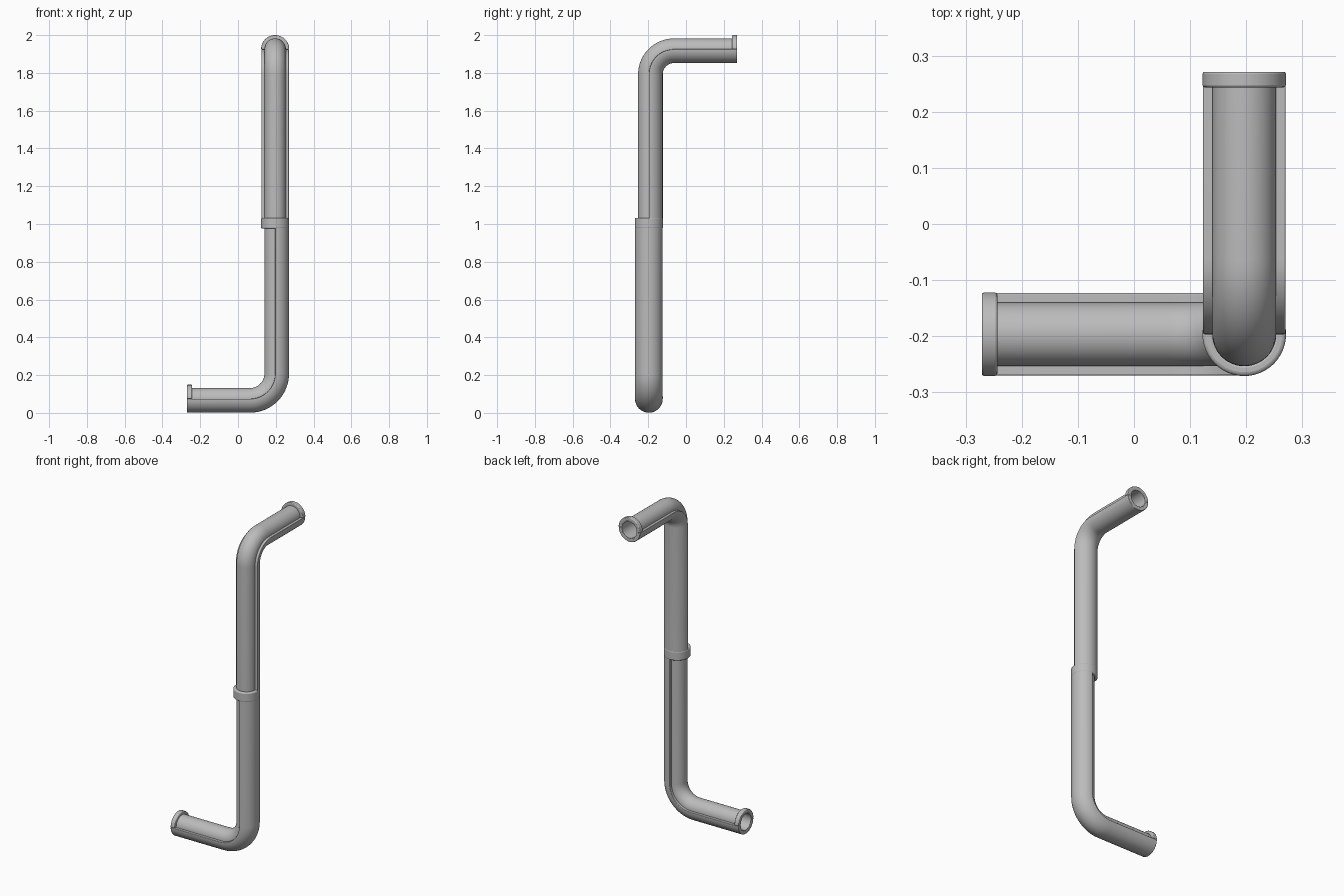
import bpy, bmesh
from math import sin, cos, pi, radians
from mathutils import Vector

if "Cube" in bpy.data.objects:
    bpy.data.objects.remove(bpy.data.objects["Cube"])

grey = bpy.data.materials.new("light grey")
grey.use_nodes = True
colour = (0.5, 0.5, 0.5, 1)
grey.diffuse_color = colour
grey.node_tree.nodes["Principled BSDF"].inputs["Base Color"].default_value = colour

PIPE, BORE, SHELL, RIM = 0.057, 0.05, 0.0735, 0.0745
AXIS, END, BEND = 0.1965, 0.271, 0.133
UP = Vector((0, 0, 1))
MIDDLE = Vector((AXIS, -AXIS, 1.004))


def sweep(name, path, r_in, r_out, half, bevel=0.0):
    """Sweep a ring, or a half ring around the normal, along (point, tangent, normal)."""
    n = 24 if half else 48
    span = pi if half else 2 * pi
    count = n + 1 if half else n
    bm = bmesh.new()
    rings = []
    for point, tangent, normal in path:
        side = tangent.cross(normal)
        rings.append([[bm.verts.new(point + r * (cos(a) * normal + sin(a) * side))
                       for a in (span * i / n - span / 2 for i in range(count))]
                      for r in (r_out, r_in)])
    for i in range(n):
        j = (i + 1) % count
        for a, b in zip(rings, rings[1:]):
            for k in (0, 1):
                bm.faces.new((a[k][i], a[k][j], b[k][j], b[k][i]))
        for e in (rings[0], rings[-1]):
            bm.faces.new((e[0][i], e[0][j], e[1][j], e[1][i]))
    if half:
        for a, b in zip(rings, rings[1:]):
            for i in (0, n):
                bm.faces.new((a[0][i], b[0][i], b[1][i], a[1][i]))
    bmesh.ops.recalc_face_normals(bm, faces=bm.faces)
    mesh = bpy.data.meshes.new(name)
    bm.to_mesh(mesh)
    bm.free()
    mesh.materials.append(grey)
    obj = bpy.data.objects.new(name, mesh)
    bpy.context.collection.objects.link(obj)
    bpy.ops.object.select_all(action="DESELECT")
    obj.select_set(True)
    bpy.context.view_layer.objects.active = obj
    bpy.ops.object.shade_smooth_by_angle(angle=radians(35))
    if bevel:
        mod = obj.modifiers.new("soft edges", "BEVEL")
        mod.width, mod.segments = bevel, 3
        mod.limit_method, mod.angle_limit = "ANGLE", radians(40)


def elbow(rise, out, level, shell_sign, trim=0.0):
    """Path from the middle along rise, through a bend, then along out."""
    corner = Vector((AXIS, -AXIS, level))
    centre = corner + BEND * (out - rise)
    path = [(MIDDLE, rise, shell_sign * out)]
    for i in range(17):
        a = pi / 2 * i / 16
        tangent = cos(a) * rise + sin(a) * out
        inward = cos(a) * out - sin(a) * rise
        path.append((centre - BEND * inward, tangent, shell_sign * inward))
    end = corner + out * (END + AXIS - trim)
    path.append((end, out, -shell_sign * rise))
    return path


def arm(prefix, rise, out, level, shell_sign):
    """Bent pipe with a half shell on one side and a half rim at its open end."""
    sweep(prefix + "_pipe", elbow(rise, out, level, shell_sign, 0.001), BORE, PIPE, False)
    path = elbow(rise, out, level, shell_sign)
    sweep(prefix + "_half_shell", path, PIPE - 0.004, SHELL, True, 0.003)
    end, tangent, normal = path[-1]
    sweep(prefix + "_end_rim", [(end - 0.0275 * tangent, tangent, -normal),
                                (end, tangent, -normal)], PIPE - 0.004, RIM, True, 0.004)


arm("upper", UP, Vector((0, 1, 0)), 2 - RIM, 1)
arm("lower", -UP, Vector((-1, 0, 0)), RIM, -1)

# Collar joining the two arms
sweep("middle_collar", [(MIDDLE - 0.029 * UP, UP, Vector((1, 0, 0))),
                        (MIDDLE + 0.029 * UP, UP, Vector((1, 0, 0)))],
      PIPE - 0.004, RIM, False, 0.007)
